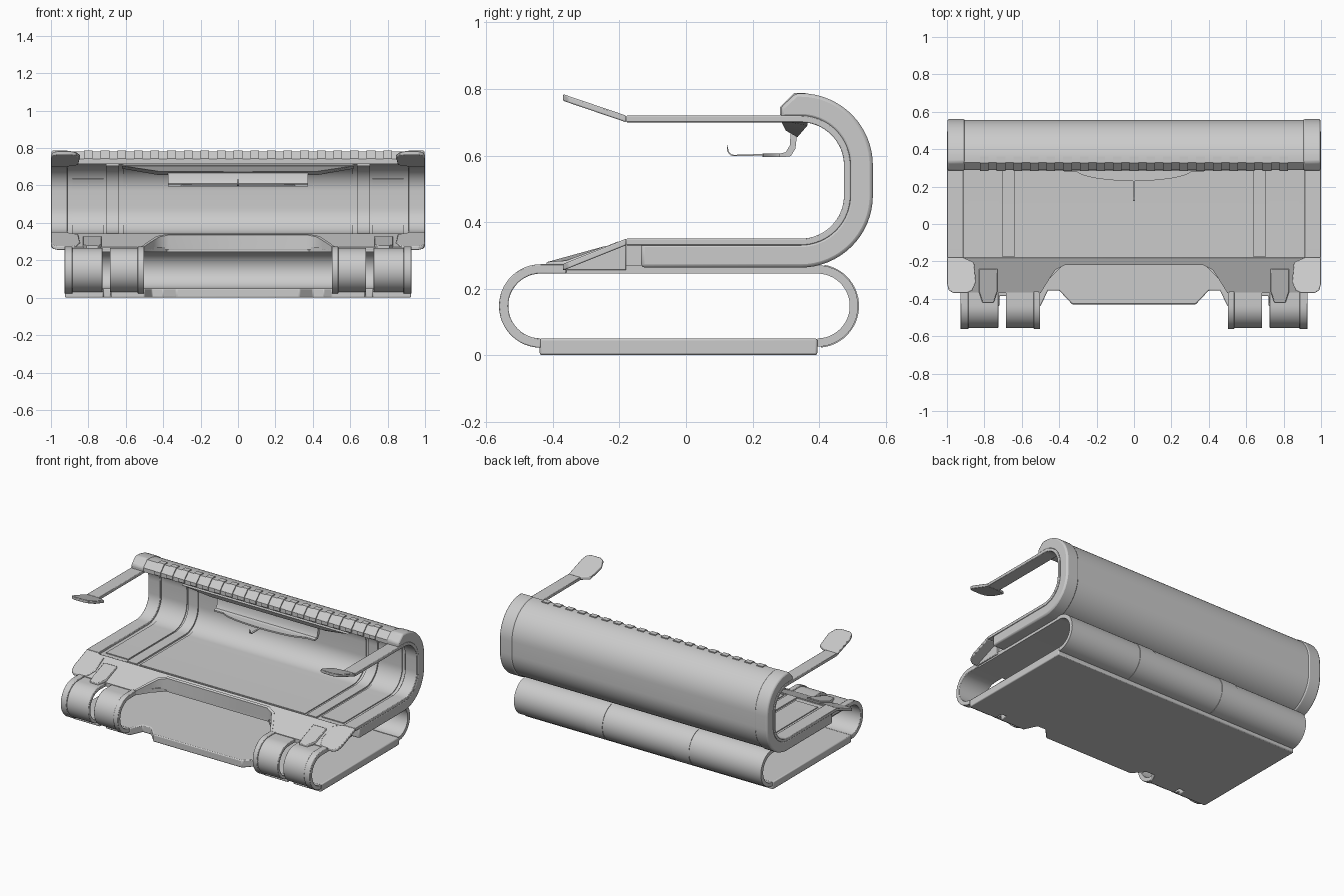
import bpy, bmesh
from math import sin, cos, radians

if "Cube" in bpy.data.objects:
    bpy.data.objects.remove(bpy.data.objects["Cube"])


def finish(name, bm, mirror=False, bevel=0.0):
    bmesh.ops.recalc_face_normals(bm, faces=bm.faces)
    me = bpy.data.meshes.new(name)
    bm.to_mesh(me)
    bm.free()
    ob = bpy.data.objects.new(name, me)
    bpy.context.collection.objects.link(ob)
    if bevel:
        b = ob.modifiers.new("bevel", 'BEVEL')
        b.width, b.segments, b.angle_limit = bevel, 2, radians(40)
    if mirror:
        ob.modifiers.new("mirror", 'MIRROR')
    return ob


def loft(name, ring_a, ring_b, **kw):
    """Closed solid between two matching rings of 3D points."""
    bm = bmesh.new()
    a = [bm.verts.new(p) for p in ring_a]
    b = [bm.verts.new(p) for p in ring_b]
    bm.faces.new(a)
    bm.faces.new(b[::-1])
    n = len(a)
    for i in range(n):
        j = (i + 1) % n
        bm.faces.new((a[i], b[i], b[j], a[j]))
    return finish(name, bm, **kw)


def prism(name, prof, x0, x1, **kw):
    """Side profile (y, z) extruded along x."""
    return loft(name, [(x0, y, z) for y, z in prof], [(x1, y, z) for y, z in prof], **kw)


def plate(name, plan, bottom, top, **kw):
    """Plan outline (x, y) between two height functions of y."""
    return loft(name, [(x, y, bottom(y)) for x, y in plan],
                [(x, y, top(y)) for x, y in plan], **kw)


def arc(cy, cz, r, a0, a1, n=16):
    return [(cy + r * cos(radians(a0 + (a1 - a0) * i / n)),
             cz + r * sin(radians(a0 + (a1 - a0) * i / n))) for i in range(n + 1)]


def both(half):
    return half + [(-x, y) for x, y in reversed(half)]


def c_path(d, y_low, y_top):
    """C-shaped inner surface of the clamp, offset outward by d."""
    return ([(y_low, 0.35 - d)] + arc(0.345, 0.48, 0.13 + d, -90, 0)
            + arc(0.345, 0.57, 0.13 + d, 0, 90) + [(y_top, 0.70 + d)])


def c_band(d_in, d_out, y_low, y_top):
    return c_path(d_in, y_low, y_top) + c_path(d_out, y_low, y_top)[::-1]


# Clamp shell: wide centre and slightly proud end caps, with chamfered lip
prism("clamp_shell", c_path(0.082, -0.18, 0.33) + [(0.29, 0.742), (0.29, 0.715)]
      + c_path(0.014, -0.18, 0.30)[::-1], -0.912, 0.912)
prism("clamp_end_cap", c_path(0.087, -0.135, 0.33) + [(0.285, 0.745), (0.285, 0.71)]
      + c_path(0.015, -0.135, 0.30)[::-1], 0.905, 0.998, mirror=True, bevel=0.015)

# Edge liners with the upper arms
prism("edge_liner_arm", c_band(0, 0.02, -0.18, -0.18), 0.912, 1.0, mirror=True, bevel=0.003)

# Raised panels inside the clamp
prism("inner_panel", c_band(0.008, 0.02, -0.165, 0.33), -0.615, 0.615)
prism("inner_rail", c_band(0.004, 0.02, -0.175, 0.33), 0.635, 0.705, mirror=True)
prism("inner_strip", c_band(0.008, 0.02, -0.14, 0.2)[:24]
      + c_band(0.02, 0.03, -0.14, 0.2)[:24][::-1], 0.72, 0.885, mirror=True)

# Flared grip tabs, upper and lower
tab = [(0.912, -0.18), (0.855, -0.205), (0.845, -0.31), (0.865, -0.355), (0.895, -0.37),
       (0.965, -0.37), (0.99, -0.355), (1.0, -0.32), (1.0, -0.18)]
up = lambda y: 0.70 + (-0.18 - y) * 0.34
down = lambda y: 0.35 - (-0.18 - y) * 0.40
plate("upper_tab", tab, up, lambda y: up(y) + 0.02, mirror=True, bevel=0.004)
plate("lower_tab", tab, lambda y: down(y) - 0.02, down, mirror=True, bevel=0.004)

# Sloping front apron with centre notch
apron = both([(0.37, -0.22), (0.42, -0.245), (0.45, -0.29), (0.50, -0.37),
              (0.93, -0.37), (0.93, -0.18)])
plate("front_apron", apron, lambda y: 0.255, lambda y: down(y) - 0.006, bevel=0.004)
rim = [(0, -0.205), (0.375, -0.205), (0.435, -0.235), (0.47, -0.29), (0.515, -0.37),
       (0.50, -0.37), (0.45, -0.29), (0.42, -0.245), (0.37, -0.22), (0, -0.22)]
plate("notch_rim", rim, lambda y: 0.26, lambda y: down(y) + 0.001, mirror=True)
plate("apron_latch", [(0.73, -0.24), (0.83, -0.24), (0.83, -0.36), (0.81, -0.42),
                      (0.75, -0.42), (0.73, -0.36)],
      lambda y: 0.25, lambda y: max(down(y) + 0.003, 0.28), mirror=True, bevel=0.004)

# Lip: ribs on the chamfer and the wedge below
for i in range(19):
    x = -0.8 + i * 1.6 / 18
    prism("lip_rib", [(0.283, 0.722), (0.283, 0.745), (0.326, 0.788), (0.36, 0.788),
                      (0.36, 0.76), (0.30, 0.722)], x - 0.023, x + 0.023)
wedge = [(0.285, 0.705), (0.30, 0.675), (0.335, 0.655), (0.365, 0.69), (0.365, 0.715)]
loft("lip_wedge", [(0, y, z) for y, z in wedge],
     [(0.42 if z < 0.68 else 0.62, y, z) for y, z in wedge], mirror=True)

# Hanging bracket, curved visor and thin hook
prism("bracket_wall", [(0.315, 0.67), (0.312, 0.63), (0.30, 0.61), (0.28, 0.605), (0.28, 0.595),
                       (0.315, 0.598), (0.329, 0.62), (0.335, 0.67)], -0.375, 0.375)
visor = [(0.31 * cos(radians(a)), 0.29 - 0.06 * sin(radians(a))) for a in range(0, 181, 10)]
plate("visor", [(0.375, 0.30), (0.375, 0.29)] + visor + [(-0.375, 0.29), (-0.375, 0.30)],
      lambda y: 0.596, lambda y: 0.606)
prism("hook", [(0.24, 0.605)] + arc(0.145, 0.62, 0.018, -90, -180, 6) + [(0.124, 0.632)]
      + arc(0.145, 0.62, 0.022, -180, -90, 6) + [(0.24, 0.60)], -0.006, 0.006)

# Base plate with notched front edge
base = both([(0.33, -0.43), (0.40, -0.355), (0.46, -0.355), (0.50, -0.44), (0.68, -0.44),
             (0.68, -0.385), (0.72, -0.385), (0.72, -0.44), (0.925, -0.44), (0.925, 0.395)])
plate("base_plate", base, lambda y: 0.0, lambda y: 0.05, bevel=0.006)

# Lower sleeve: flat top and full-width rear roll
CZ = 0.1475
prism("sleeve_top_and_roll", [(-0.22, 0.27)] + arc(0.395, CZ, 0.1225, 90, -90, 24)
      + arc(0.395, CZ, 0.0975, -90, 90, 24) + [(-0.22, 0.245)], -0.92, 0.92)
prism("sleeve_roll_band", arc(0.395, CZ, 0.1255, 80, -85, 24)
      + arc(0.395, CZ, 0.11, -85, 80, 24), 0.26, 0.385, mirror=True)
plate("sleeve_front_wing", [(0.37, -0.21), (0.45, -0.29), (0.50, -0.37), (0.92, -0.37),
                            (0.92, -0.21)], lambda y: 0.245, lambda y: 0.27, mirror=True)


# Front strap loops and their collars
def strap(name, x0, x1, grow):
    prism(name, [(-0.36, 0.27 + grow)] + arc(-0.437, CZ, 0.1225 + grow, 90, 270, 24)
          + arc(-0.437, CZ, 0.0975, 270, 90, 24) + [(-0.36, 0.245)],
          x0, x1, mirror=True, bevel=0.003)


strap("inner_strap", 0.51, 0.685, -0.004)
strap("outer_strap", 0.725, 0.92, -0.004)
strap("inner_collar", 0.502, 0.536, 0.003)
strap("outer_collar", 0.885, 0.928, 0.003)

# Smooth shading with crisp edges
bpy.ops.object.select_all(action='SELECT')
bpy.context.view_layer.objects.active = bpy.context.collection.objects[0]
bpy.ops.object.shade_smooth_by_angle(angle=radians(30))
